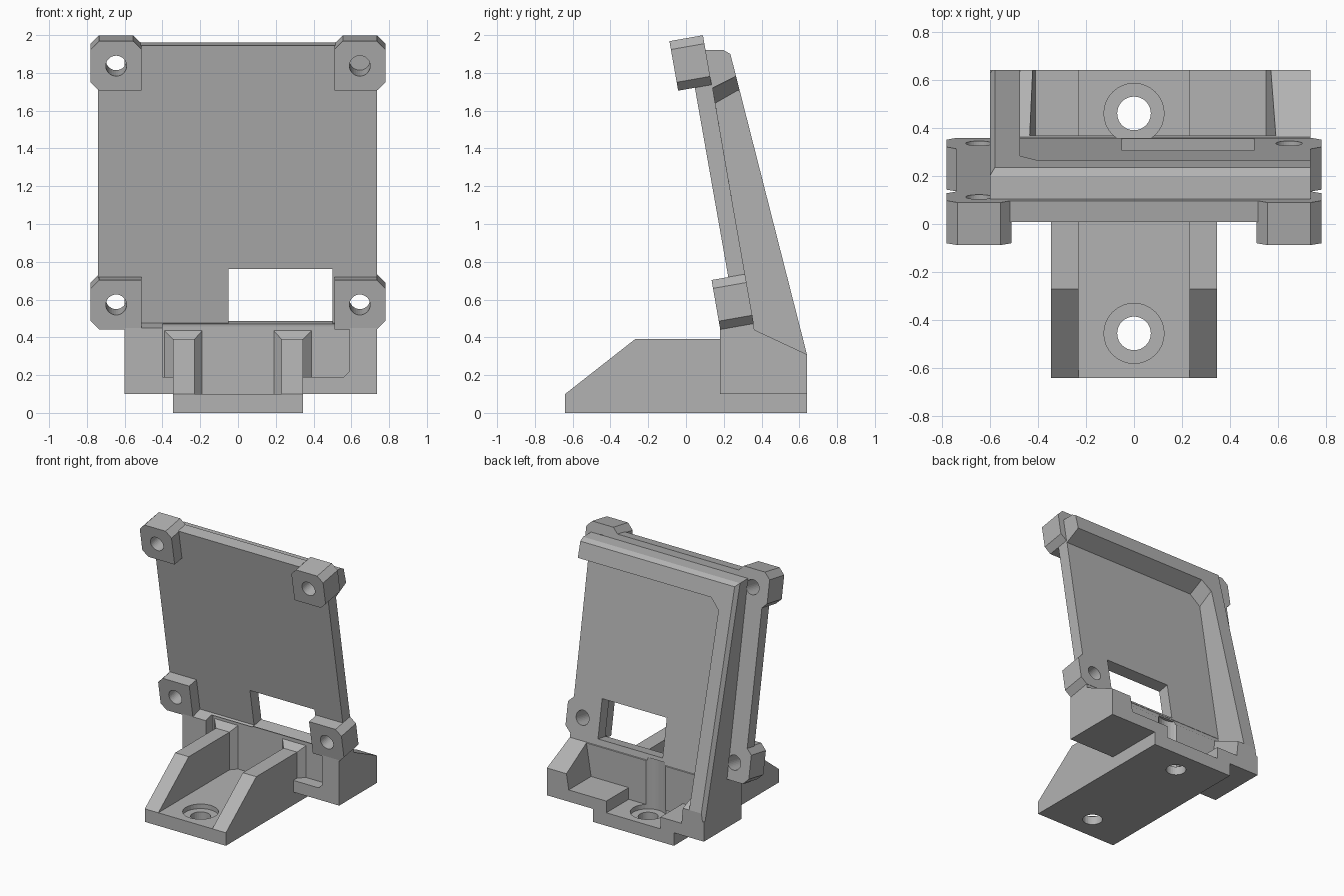
import bpy
import bmesh
import math

cube = bpy.data.objects.get("Cube")
if cube:
    bpy.data.objects.remove(cube, do_unlink=True)

GREY = bpy.data.materials.new("grey_plastic")
GREY.use_nodes = True
GREY.diffuse_color = (0.45, 0.45, 0.45, 1)
GREY.node_tree.nodes["Principled BSDF"].inputs["Base Color"].default_value = (0.45, 0.45, 0.45, 1)

SIN, COS = math.sin(math.radians(10)), math.cos(math.radians(10))


def tilt(x, s, n):
    """Plate frame: s runs up the plate, n is depth behind its rear face."""
    return (x, 0.442 - s * SIN + n * COS, s * COS + n * SIN)


def loft(name, loop_a, loop_b):
    """Solid between two matching loops of points."""
    bm = bmesh.new()
    a = [bm.verts.new(p) for p in loop_a]
    b = [bm.verts.new(p) for p in loop_b]
    bm.faces.new(a)
    bm.faces.new(b[::-1])
    for i in range(len(a)):
        j = (i + 1) % len(a)
        bm.faces.new((a[i], b[i], b[j], a[j]))
    bmesh.ops.recalc_face_normals(bm, faces=bm.faces)
    mesh = bpy.data.meshes.new(name)
    bm.to_mesh(mesh)
    bm.free()
    mesh.materials.append(GREY)
    obj = bpy.data.objects.new(name, mesh)
    bpy.context.scene.collection.objects.link(obj)
    return obj


def side_prism(name, x0, x1, profile):
    return loft(name, [(x0, y, z) for y, z in profile], [(x1, y, z) for y, z in profile])


def box(name, x0, x1, y0, y1, z0, z1):
    return side_prism(name, x0, x1, [(y0, z0), (y1, z0), (y1, z1), (y0, z1)])


def tilted_prism(name, outline, n0, n1):
    return loft(name, [tilt(x, s, n0) for x, s in outline], [tilt(x, s, n1) for x, s in outline])


def circle(cx, cy, r, count=32):
    turn = 2 * math.pi / count
    return [(cx + r * math.cos(i * turn), cy + r * math.sin(i * turn)) for i in range(count)]


def post(name, cy, r, z0, z1):
    pts = circle(0, cy, r)
    return loft(name, [(x, y, z0) for x, y in pts], [(x, y, z1) for x, y in pts])


def cut(obj, cutters):
    for c in cutters:
        c.hide_render = True
        mod = obj.modifiers.new("cut", 'BOOLEAN')
        mod.operation, mod.solver, mod.object = 'DIFFERENCE', 'EXACT', c
    bpy.context.view_layer.update()
    done = obj.evaluated_get(bpy.context.evaluated_depsgraph_get())
    mesh = bpy.data.meshes.new_from_object(done)
    obj.modifiers.clear()
    obj.data = mesh
    for c in cutters:
        bpy.data.objects.remove(c, do_unlink=True)


def window():
    return tilted_prism("window_cutter", [(-0.05, 0.495), (0.5, 0.495), (0.5, 0.79), (-0.05, 0.79)], -0.3, 0.1)


def boss_hole(side, s):
    return tilted_prism("hole_cutter", circle(side * 0.645, s, 0.055), -0.3, 0.1)


LOW, HIGH = 0.613, 1.897
CORNERS = [(side, s) for side in (-1, 1) for s in (LOW, HIGH)]

# Leaning plate with its window
plate = tilted_prism("mount_plate", [(-0.74, 0.48), (0.735, 0.48), (0.735, 1.99), (-0.74, 1.99)], -0.09, 0)
cut(plate, [window()] + [boss_hole(*c) for c in CORNERS])

# Four corner bosses with chamfered edges
for side, s in CORNERS:
    inner = 0.045 if s == HIGH else 0
    outline = [(0.51, s - 0.133), (0.735, s - 0.133), (0.78, s - 0.088), (0.78, s + 0.088),
               (0.735, s + 0.133), (0.51 + inner, s + 0.133)]
    if inner:
        outline.append((0.51, s + 0.088))
    name = ("upper" if s == HIGH else "lower") + ("_left" if side > 0 else "_right") + "_boss"
    boss = tilted_prism(name, [(side * x, t) for x, t in outline], -0.18, 0)
    cut(boss, [boss_hole(side, s)])

# Rear frame: lower block, side rib and top bar as one hollowed wedge
rear_foot, front_foot = tilt(0, 0.5, 0)[1:], tilt(0, 0.5, -0.09)[1:]
frame = side_prism("rear_frame", -0.6, 0.735, [
    (0.18, 0.1), (0.64, 0.1), (0.64, 0.31), (0.235, 1.9), (0.2, 1.92), (0.103, 1.92),
    rear_foot, front_foot, (0.18, 0.45)])


def hollow_loop(x, drop):
    return [(x, 0.362, 0.44), (x, 0.141 + 0.176 * drop, 1.72 - drop), (x, 0.269, 1.785 - drop),
            (x, 0.8, 1.9 - drop), (x, 0.8, 0.235)]


# The rib's outer rear edge is bevelled along the slope
rib_bevel = loft("bevel_cutter",
                 [(-0.575, 0.66, 0.25), (-0.61, 0.66, 0.25), (-0.61, 0.61, 0.25)],
                 [(-0.575, 0.22, 1.98), (-0.61, 0.22, 1.98), (-0.61, 0.17, 1.98)])
cut(frame, [
    loft("hollow_cutter", hollow_loop(-0.4, 0), hollow_loop(1, 0)),
    loft("hollow_corner_cutter", hollow_loop(-0.475, 0.08), hollow_loop(-0.399, 0)),
    rib_bevel,
    loft("cavity_cutter",
         [(-0.41, 0.368, 0.19), (0.55, 0.368, 0.19), (0.6, 0.368, 0.5), (-0.44, 0.368, 0.5)],
         [(-0.41, 0.8, 0.19), (0.55, 0.8, 0.19), (0.6, 0.8, 0.5), (-0.44, 0.8, 0.5)]),
    box("floor_cutter", -0.23, 0.23, 0.368, 0.8, 0, 0.4),
    box("channel_cutter", -0.23, 0.23, 0.1, 0.27, 0, 0.47),
    loft("pocket_cutter",
         [(x, 0.1, z) for x, z in ((-0.4, 0.19), (0.56, 0.19), (0.59, 0.22), (0.59, 0.47), (-0.4, 0.47))],
         [(x, 0.27, z) for x, z in ((-0.4, 0.19), (0.56, 0.19), (0.59, 0.22), (0.59, 0.47), (-0.4, 0.47))]),
    post("screw_clearance", 0.46, 0.125, 0, 0.46),
    window(),
])

# Base slab with two counterbored screw holes
slab = box("base_slab", -0.345, 0.345, -0.64, 0.64, 0, 0.1)
cutters = []
for y in (-0.455, 0.46):
    cutters += [post("bore", y, 0.07, -0.1, 0.2), post("counterbore", y, 0.125, 0.065, 0.2)]
cut(slab, cutters)

# Sloped side walls, flaring where they meet the frame
for side, label in ((1, "left"), (-1, "right")):
    side_prism(label + "_wall", side * 0.23, side * 0.345,
               [(-0.64, 0.1), (-0.27, 0.39), (0.225, 0.39), (0.225, 0.1)])

    def section(y, x0, x1, top):
        return [(side * x0, y, 0.1), (side * x1, y, 0.1), (side * x1, y, top), (side * x0, y, top)]
    loft(label + "_wall_flare", section(0.225, 0.23, 0.345, 0.39), section(0.275, 0.185, 0.395, 0.44))
